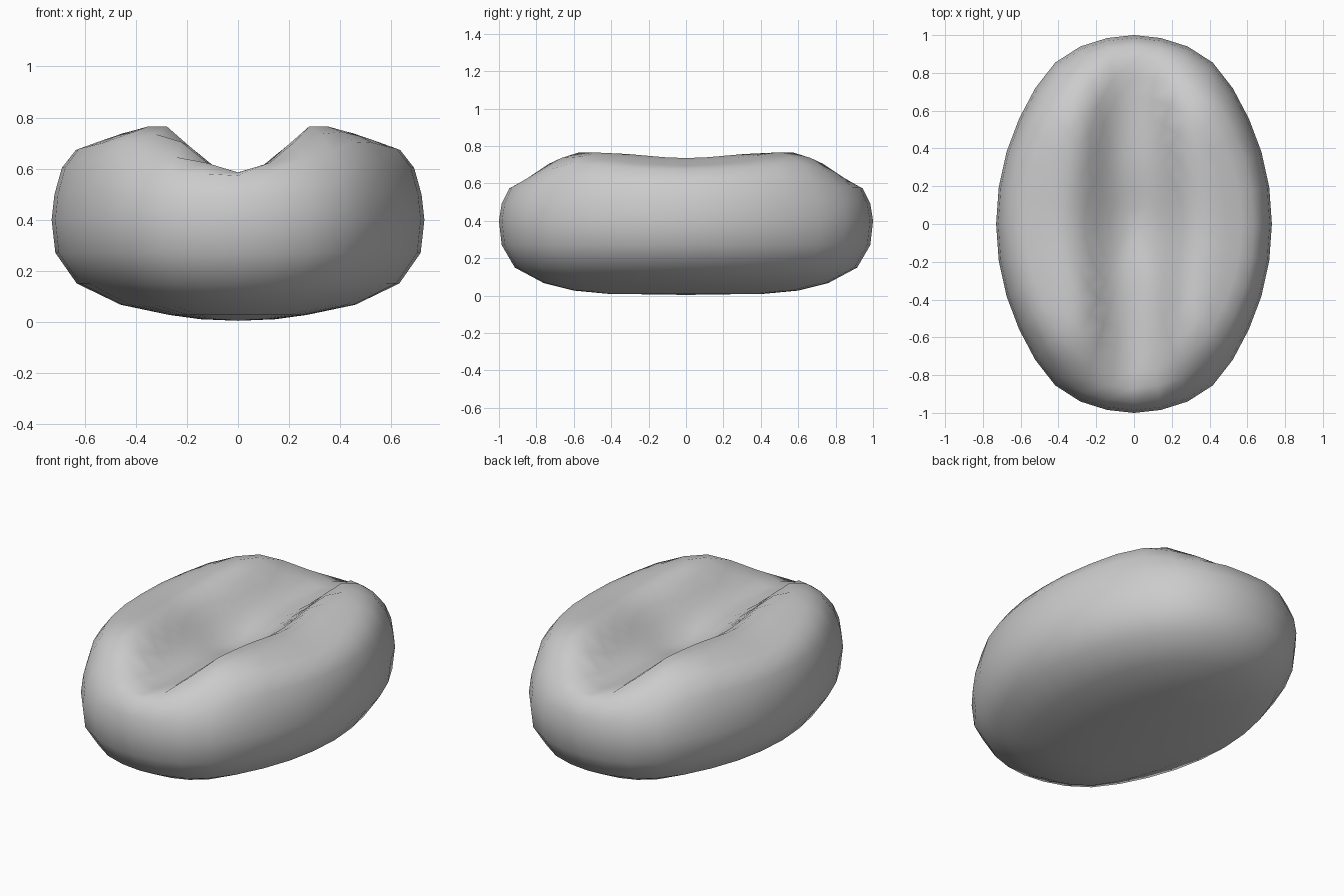
import bpy, bmesh, math

if "Cube" in bpy.data.objects:
    bpy.data.objects.remove(bpy.data.objects["Cube"])

SEG = 32
RX, RY = 0.73, 1.0

# Dome profile: radius fraction -> height
DOME = [(0, .772), (.4, .772), (.55, .77), (.71, .748), (.87, .69),
        (.945, .61), (.985, .5), (1, .4)]
TOP_RINGS = [.985, .945, .87, .78, .67, .56, .46, .36, .27, .18, .09]
# Underside rings: fraction along x, fraction along y, height
BOTTOM = [(.98, .985, .27), (.865, .915, .15), (.63, .76, .067),
          (.37, .6, .027), (.2, .42, .01)]


def dome(r):
    for (r0, z0), (r1, z1) in zip(DOME, DOME[1:]):
        if r <= r1:
            return z0 + (z1 - z0) * (r - r0) / (r1 - r0)
    return DOME[-1][1]


def bell(v, width):
    return math.exp(-(v / width) ** 2)


def top_height(x, y, r):
    # Dome, sagging at mid length, raised at four lobes, falling at the ends
    d = dome(r)
    d -= .033 * bell(y, .3) * min(1, (1 - r) * 4)
    d += .022 * bell(abs(y) - .57, .14) * min(1, (1 - r) * 6)
    t = min(1, max(0, (abs(y) - .66) / .16))
    d -= .045 * t * t * (3 - 2 * t) * min(1, (1 - r) * 12)
    # Lengthwise trough that widens into a bowl in the middle
    w = .245 + .08 * bell(y, .35)
    trough = .585 + .26 * (1 - math.exp(-(abs(x) / w) ** 2.6))
    trough -= .05 * bell(r, .22)
    k = 70
    return -math.log(math.exp(-k * d) + math.exp(-k * trough)) / k


def outline(a, fx, fy):
    # Ellipse, slightly fuller at the four corners
    phi = math.degrees(math.atan2(abs(math.sin(a)), abs(math.cos(a))))
    s = 1 + .028 * bell(phi - 57, 15)
    return RX * fx * s * math.cos(a), RY * fy * s * math.sin(a)


bm = bmesh.new()
angles = [2 * math.pi * i / SEG for i in range(SEG)]
rings = []

# Underside rings, from the middle outwards, then the widest ring
for fx, fy, z in BOTTOM[::-1] + [(1, 1, .4)]:
    rings.append([bm.verts.new((*outline(a, fx, fy), z)) for a in angles])
# Top rings, from the rim inwards
for r in TOP_RINGS:
    ring = []
    for a in angles:
        x, y = outline(a, r, r)
        ring.append(bm.verts.new((x, y, top_height(x, y, r))))
    rings.append(ring)

# Skin and end caps
bottom = bm.verts.new((0, 0, .004))
top = bm.verts.new((0, 0, top_height(0, 0, 0)))
for i in range(SEG):
    j = (i + 1) % SEG
    for a, b in zip(rings, rings[1:]):
        bm.faces.new((a[i], a[j], b[j], b[i]))
    bm.faces.new((bottom, rings[0][j], rings[0][i]))
    bm.faces.new((top, rings[-1][i], rings[-1][j]))
bmesh.ops.recalc_face_normals(bm, faces=bm.faces)
for f in bm.faces:
    f.smooth = True

mesh = bpy.data.meshes.new("cushion")
bm.to_mesh(mesh)
bm.free()
cushion = bpy.data.objects.new("cushion", mesh)
bpy.context.collection.objects.link(cushion)
